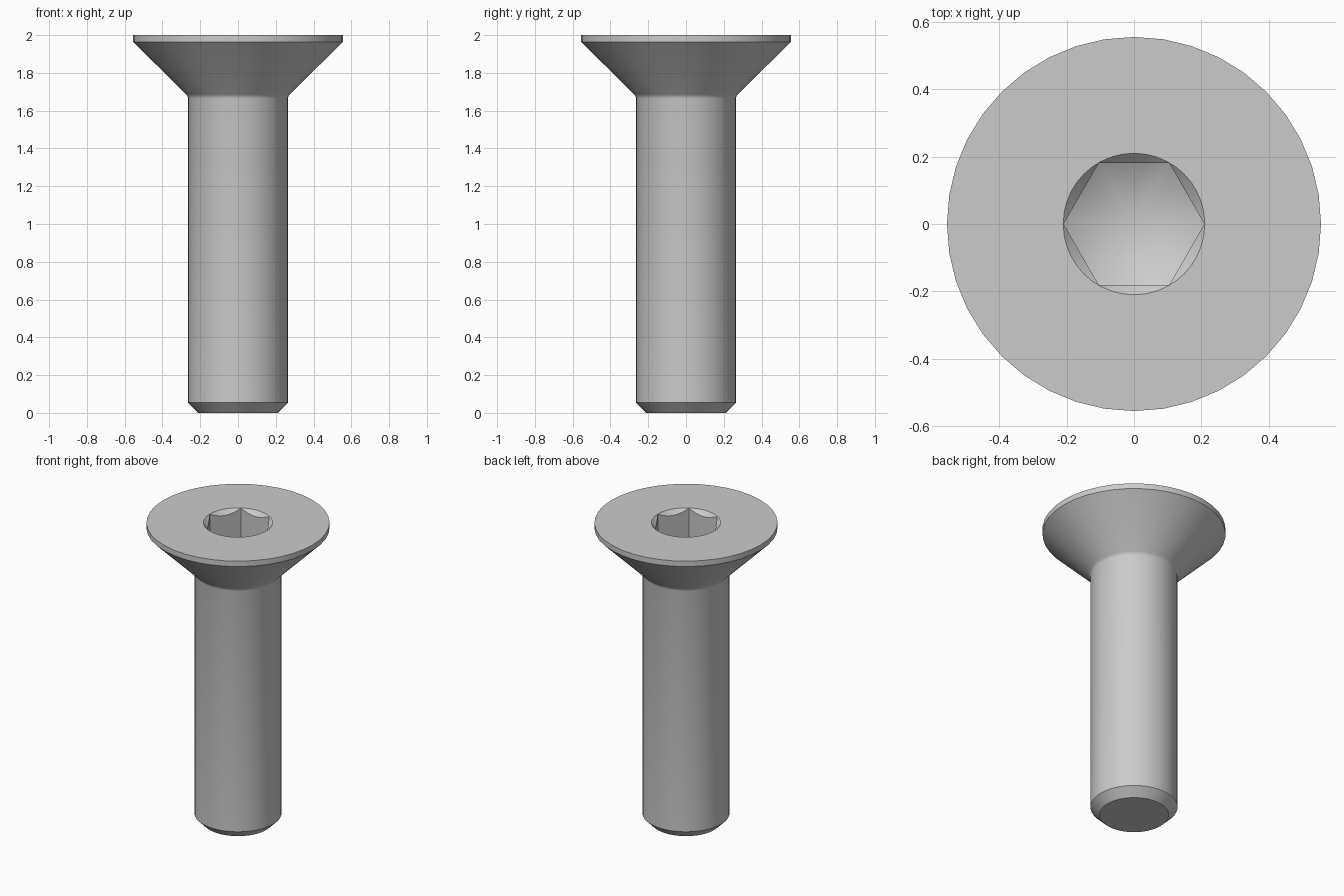
import bpy, bmesh, math

if "Cube" in bpy.data.objects:
    bpy.data.objects.remove(bpy.data.objects["Cube"])

SEGMENTS = 40

steel = bpy.data.materials.new("plain steel grey")
steel.use_nodes = True
GREY = (0.6, 0.6, 0.6, 1)
steel.diffuse_color = GREY
steel.node_tree.nodes["Principled BSDF"].inputs["Base Color"].default_value = GREY


def lathe(name, profile, steps=SEGMENTS):
    """Revolve (radius, height) points around z into a closed solid."""
    bm = bmesh.new()
    verts = [bm.verts.new((r, 0, z)) for r, z in profile]
    edges = [bm.edges.new(pair) for pair in zip(verts, verts[1:])]
    bmesh.ops.spin(bm, geom=verts + edges, cent=(0, 0, 0), axis=(0, 0, 1),
                   angle=math.tau, steps=steps, use_merge=True)
    bmesh.ops.remove_doubles(bm, verts=bm.verts, dist=1e-5)
    bmesh.ops.dissolve_limit(bm, angle_limit=0.001, verts=bm.verts, edges=bm.edges)
    bmesh.ops.recalc_face_normals(bm, faces=bm.faces)
    mesh = bpy.data.meshes.new(name)
    bm.to_mesh(mesh)
    bm.free()
    mesh.materials.append(steel)
    obj = bpy.data.objects.new(name, mesh)
    bpy.context.collection.objects.link(obj)
    return obj


def combine(target, tool, operation):
    """Apply a boolean and discard the tool."""
    mod = target.modifiers.new("cut", "BOOLEAN")
    mod.operation, mod.object, mod.solver = operation, tool, "EXACT"
    bpy.context.view_layer.objects.active = target
    bpy.ops.object.modifier_apply(modifier=mod.name)
    bpy.data.objects.remove(tool)


# Shank with chamfered tip, small fillet and countersunk head
screw = lathe("countersunk_screw", [
    (0, 0), (0.21, 0), (0.264, 0.054), (0.264, 1.665), (0.267, 1.677),
    (0.275, 1.687), (0.555, 1.964), (0.555, 2), (0, 2)])

# Hexagonal socket with a conical drilled floor
socket = lathe("hex_socket_cutter", [(0, 1.5), (0.209, 1.5), (0.209, 2.1), (0, 2.1)], 6)
drill = lathe("drill_cutter", [(0, 1.69), (0.25, 1.835), (0.25, 2.2), (0, 2.2)])
combine(socket, drill, "INTERSECT")
combine(screw, socket, "DIFFERENCE")

# Round chamfer at the mouth of the socket
mouth = lathe("mouth_cutter", [(0, 1.79), (0.31, 2.1), (0, 2.1)])
combine(screw, mouth, "DIFFERENCE")

bpy.ops.object.select_all(action="DESELECT")
screw.select_set(True)
bpy.context.view_layer.objects.active = screw
bpy.ops.object.shade_smooth_by_angle(angle=math.radians(28))
